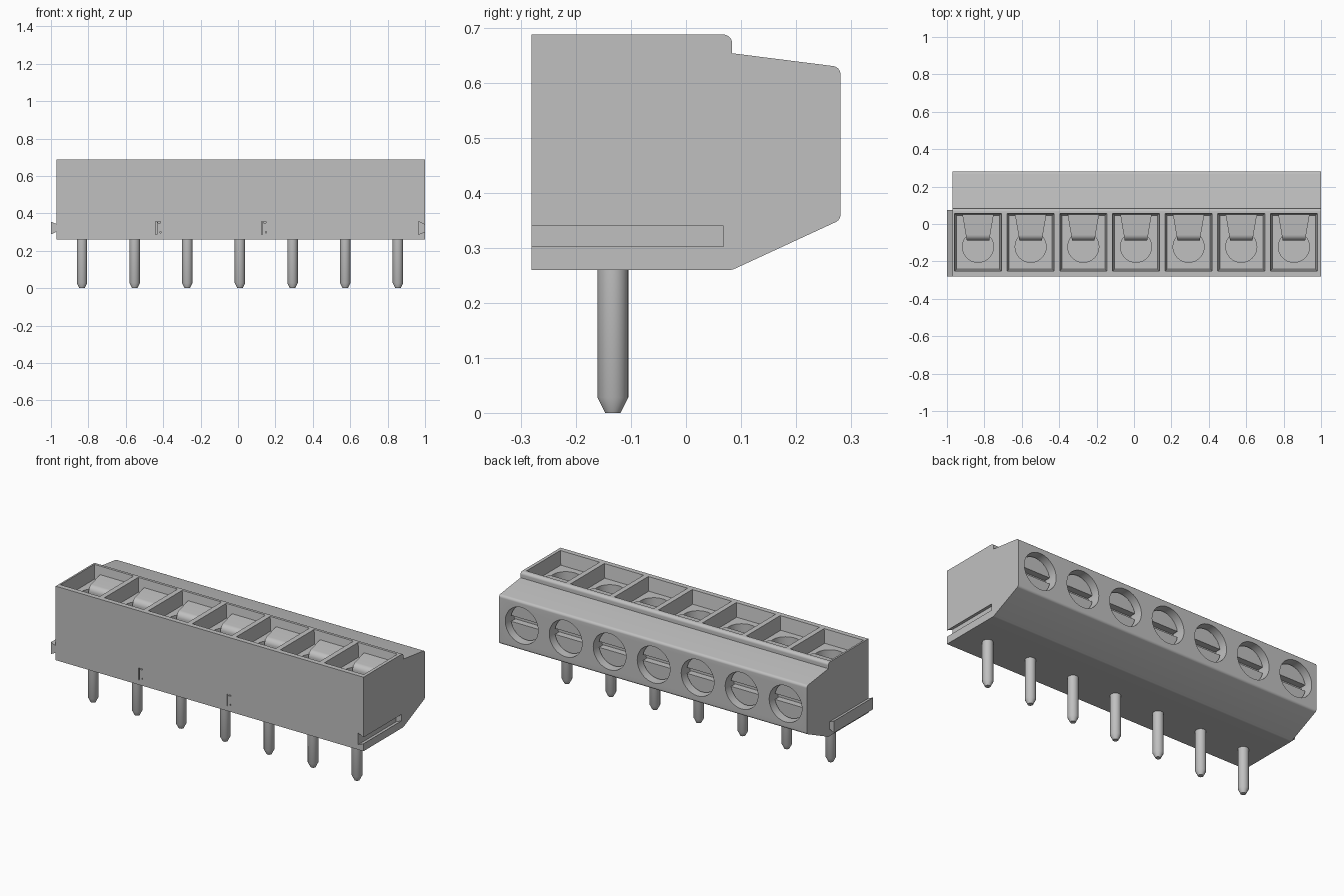
import bpy, bmesh, math
from mathutils import Vector

if "Cube" in bpy.data.objects:
    bpy.data.objects.remove(bpy.data.objects["Cube"])

grey = bpy.data.materials.new("light grey")
grey.use_nodes = True
GREY = (0.53, 0.53, 0.53, 1)
grey.diffuse_color = GREY
grey.node_tree.nodes["Principled BSDF"].inputs["Base Color"].default_value = GREY

PITCH = 0.2815
CENTRES = [0.0105 + PITCH * (i - 3) for i in range(7)]


def loft(bm, loops):
    """Closed solid through a series of equal-length loops."""
    rings = [[bm.verts.new(p) for p in loop] for loop in loops]
    n = len(rings[0])
    for a, b in zip(rings, rings[1:]):
        for i in range(n):
            j = (i + 1) % n
            bm.faces.new((a[i], a[j], b[j], b[i]))
    bm.faces.new(rings[0][::-1])
    bm.faces.new(rings[-1])


def make(name, solids):
    bm = bmesh.new()
    for loops in solids:
        loft(bm, loops)
    bmesh.ops.recalc_face_normals(bm, faces=bm.faces)
    mesh = bpy.data.meshes.new(name)
    bm.to_mesh(mesh)
    bm.free()
    mesh.materials.append(grey)
    obj = bpy.data.objects.new(name, mesh)
    bpy.context.collection.objects.link(obj)
    return obj


def fillet(corners, steps=6):
    """Round the corners of a 2D outline given as (u, v, radius)."""
    out = []
    for i, (u, v, r) in enumerate(corners):
        p = Vector((u, v))
        if not r:
            out.append(p)
            continue
        a = (Vector(corners[i - 1][:2]) - p).normalized()
        b = (Vector(corners[(i + 1) % len(corners)][:2]) - p).normalized()
        half = a.angle(b) / 2
        c = p + (a + b).normalized() * r / math.sin(half)
        s = p + a * r / math.tan(half) - c
        e = p + b * r / math.tan(half) - c
        for k in range(steps + 1):
            d = s.lerp(e, k / steps).normalized()
            out.append(c + d * r)
    return out


def prism_x(outline, x0, x1):
    return [[(x, y, z) for y, z in outline] for x in (x0, x1)]


def rect(cx, hx, y0, y1, z):
    return [(cx - hx, y0, z), (cx + hx, y0, z), (cx + hx, y1, z), (cx - hx, y1, z)]


def ring_z(cx, cy, r, z, n=40):
    return [(cx + r * math.cos(math.tau * i / n), cy + r * math.sin(math.tau * i / n), z)
            for i in range(n)]


def ring_y(cx, cz, r, y, n=48):
    return [(cx + r * math.cos(math.tau * i / n), y, cz + r * math.sin(math.tau * i / n))
            for i in range(n)]


def along_y(outline, y0, y1):
    return [[(x, y, z) for x, z in outline] for y in (y0, y1)]


def box(x0, x1, y0, y1, z0, z1):
    return along_y([(x0, z0), (x1, z0), (x1, z1), (x0, z1)], y0, y1)


def smooth(obj):
    bpy.ops.object.select_all(action='DESELECT')
    obj.select_set(True)
    bpy.context.view_layer.objects.active = obj
    bpy.ops.object.shade_smooth_by_angle(angle=math.radians(32))


# Housing with its stepped and sloped side profile
profile = fillet([(-0.281, 0.26, 0), (0.084, 0.26, 0.02), (0.281, 0.351, 0.015),
                  (0.281, 0.629, 0.015), (0.084, 0.654, 0), (0.084, 0.688, 0.016),
                  (-0.281, 0.688, 0)])
housing = make("housing", [prism_x(profile, -0.97, 1.0)])

# Cutters: top pockets, wire holes, screw recesses, side groove, front marks
FLOOR = 0.61
cutters = [
    make("pocket_cutter", [[rect(c, 0.115, -0.241, 0.046, FLOOR),
                            rect(c, 0.126, -0.252, 0.057, 0.689),
                            rect(c, 0.126, -0.252, 0.057, 0.75)] for c in CENTRES]),
    make("wire_hole_cutter", [[ring_z(c, -0.122, 0.083, 0.42),
                               ring_z(c, -0.122, 0.083, 0.66)] for c in CENTRES]),
    make("screw_recess_cutter", [[ring_y(c, 0.49, 0.105, 0.20),
                                  ring_y(c, 0.49, 0.105, 0.32)] for c in CENTRES]),
    make("groove_cutter", [along_y([(0.965, 0.288), (1.0, 0.303), (1.03, 0.303),
                                    (1.03, 0.34), (1.0, 0.34), (0.965, 0.357)],
                                   -0.35, 0.068)]),
    make("mark_cutter", [s for x in (-0.44, 0.125) for s in (
        box(x, x + 0.006, -0.3, -0.272, 0.288, 0.357),
        box(x + 0.012, x + 0.026, -0.3, -0.272, 0.35, 0.356),
        box(x + 0.022, x + 0.027, -0.3, -0.272, 0.296, 0.304))]),
]
for cutter in cutters:
    mod = housing.modifiers.new(cutter.name, 'BOOLEAN')
    mod.object = cutter
    mod.operation = 'DIFFERENCE'
    mod.solver = 'EXACT'

# Bake the cuts and drop the cutters
graph = bpy.context.evaluated_depsgraph_get()
cut_mesh = bpy.data.meshes.new_from_object(housing.evaluated_get(graph))
housing.modifiers.clear()
housing.data = cut_mesh
for cutter in cutters:
    bpy.data.objects.remove(cutter)
smooth(housing)

# Dovetail rail on the right side
make("side_rail", [along_y([(-0.965, 0.304), (-0.965, 0.341), (-1.0, 0.356), (-1.0, 0.288)],
                           -0.281, 0.075)])

# Curved clamp tabs reaching over the wire holes
tab_side = fillet([(0.052, 0.42, 0), (0.052, 0.642, 0), (-0.088, 0.632, 0.032),
                   (-0.088, 0.42, 0)])


def tab_half(y):
    return 0.06 + 0.024 * max(0, (y + 0.088) / 0.14)


clamp_tabs = make("clamp_tabs", [[[(c + s * tab_half(y), y, z) for y, z in tab_side]
                                  for s in (-1, 1)] for c in CENTRES])
smooth(clamp_tabs)

# Slotted screw heads: two half discs with a gap as the slot
R = 0.099
start = math.asin(0.017 / R)
half_disc = [(R * math.cos(start + (math.pi - 2 * start) * i / 20),
              R * math.sin(start + (math.pi - 2 * start) * i / 20)) for i in range(21)]
screws = make("screw_heads", [along_y([(c + u, 0.49 + s * v) for u, v in half_disc],
                                      0.19, 0.238) for c in CENTRES for s in (-1, 1)])
smooth(screws)

# Solder pins with tapered tips
pins = make("pins", [[ring_z(c, -0.133, r, z, 32) for r, z in
                      ((0.014, 0), (0.028, 0.028), (0.028, 0.27))] for c in CENTRES])
smooth(pins)
